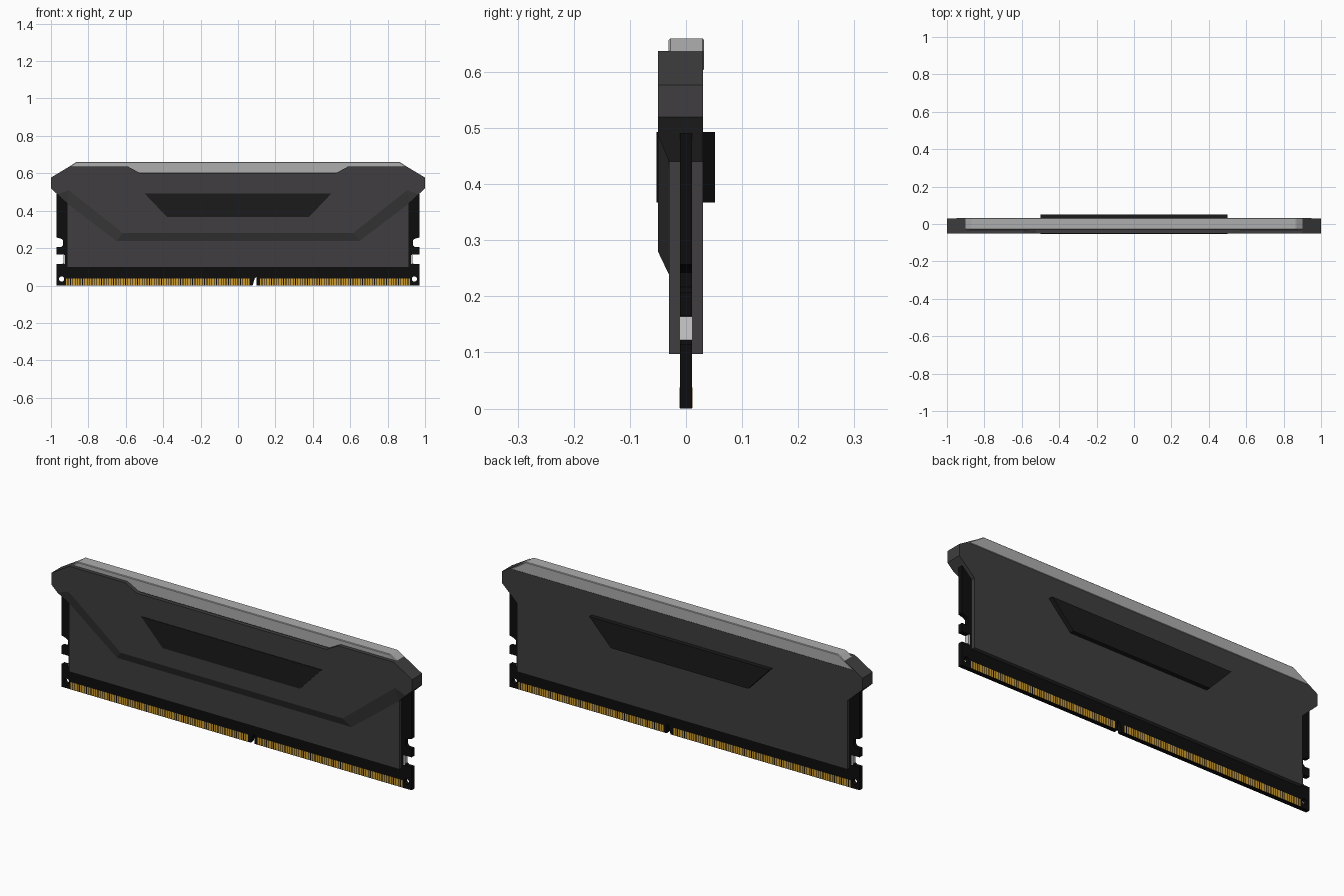
import bpy, bmesh
from math import pi

if "Cube" in bpy.data.objects:
    bpy.data.objects.remove(bpy.data.objects["Cube"])


def material(name, r, g, b):
    m = bpy.data.materials.new(name)
    m.diffuse_color = (r, g, b, 1)
    m.use_nodes = True
    m.node_tree.nodes["Principled BSDF"].inputs["Base Color"].default_value = m.diffuse_color
    return m


SHELL = material("dark_grey", 0.05, 0.048, 0.05)
BLACK = material("black", 0.004, 0.004, 0.004)
PANEL = material("panel_black", 0.011, 0.011, 0.011)
LIGHT = material("light_grey", 0.42, 0.42, 0.42)
WHITE = material("pale_grey", 0.65, 0.65, 0.67)
GOLD = material("gold", 0.62, 0.34, 0.03)


def finish(bm, name, mat):
    bmesh.ops.recalc_face_normals(bm, faces=bm.faces)
    me = bpy.data.meshes.new(name)
    bm.to_mesh(me)
    bm.free()
    me.materials.append(mat)
    ob = bpy.data.objects.new(name, me)
    bpy.context.collection.objects.link(ob)
    return ob


def mirrored(half):
    """Close a right-half (x, z) outline with its left-hand mirror image."""
    return half + [(-x, z) for x, z in reversed(half)]


def prism(name, outline, y0, y1, mat):
    bm = bmesh.new()
    face = bm.faces.new([bm.verts.new((x, y0, z)) for x, z in outline])
    ext = bmesh.ops.extrude_face_region(bm, geom=[face])
    for v in ext["geom"]:
        if isinstance(v, bmesh.types.BMVert):
            v.co.y = y1
    return finish(bm, name, mat)


# Circuit board with side notches and an off-centre key slot
side = [(0.97, 0), (0.97, 0.115), (0.94, 0.115), (0.93, 0.125), (0.93, 0.165),
        (0.97, 0.165), (0.97, 0.207), (0.945, 0.207), (0.935, 0.217),
        (0.935, 0.243), (0.945, 0.25), (0.97, 0.257), (0.97, 0.49)]
key = [(0.078, 0), (0.09, 0.04), (0.1, 0.047), (0.1, 0)]
board = prism("circuit_board", key + mirrored(side), -0.011, 0.011, BLACK)

# Round holes in the lower corners of the board
for s in (-1, 1):
    bpy.ops.mesh.primitive_cylinder_add(vertices=24, radius=0.014, depth=0.1,
                                        location=(s * 0.943, 0, 0.035),
                                        rotation=(pi / 2, 0, 0))
    cutter = bpy.context.object
    cutter.name = "hole_cutter"
    cutter.hide_render = True
    cutter.display_type = 'WIRE'
    mod = board.modifiers.new("hole", 'BOOLEAN')
    mod.object = cutter
    mod.solver = 'EXACT'
    # Pale lining of the lower notch
    prism("notch_lining", [(s * 0.925, 0.116), (s * 0.933, 0.116),
                           (s * 0.933, 0.164), (s * 0.925, 0.164)],
          -0.0112, 0.0112, WHITE)

# Gold contacts on both faces, skipping the key slot
bm = bmesh.new()
pitch = 0.0128
for i in range(144):
    x = -0.915 + i * pitch
    if 0.066 < x < 0.11:
        continue
    cube = bmesh.ops.create_cube(bm, size=1)["verts"]
    bmesh.ops.scale(bm, vec=(0.0092, 0.0236, 0.036), verts=cube)
    bmesh.ops.translate(bm, vec=(x, 0, 0.0195), verts=cube)
finish(bm, "contacts", GOLD)

# Heat spreader body
body = mirrored([(0.915, 0.097), (0.915, 0.44), (1, 0.52), (1, 0.577), (0.9, 0.637)])
prism("heat_spreader", body, -0.03, 0.03, SHELL)

# Raised front plate: sloped lower edge, notched top
plate = mirrored([(0.615, 0.28), (0.905, 0.51), (0.965, 0.487), (1, 0.52),
                  (1, 0.577), (0.9, 0.637), (0.59, 0.637), (0.525, 0.602)])
base = mirrored([(0.65, 0.238), (0.915, 0.44), (0.915, 0.44), (1, 0.52),
                 (1, 0.577), (0.9, 0.637), (0.59, 0.637), (0.525, 0.602)])
bm = bmesh.new()
front = [bm.verts.new((x, -0.05, z)) for x, z in plate]
back = [bm.verts.new((x, -0.03, z)) for x, z in base]
bm.faces.new(front)
for i in range(len(front)):
    j = (i + 1) % len(front)
    bm.faces.new((front[i], front[j], back[j], back[i]))
bmesh.ops.remove_doubles(bm, verts=bm.verts, dist=1e-5)
finish(bm, "front_plate", SHELL)

# Light bar along the top
bar = prism("light_bar", mirrored([(0.955, 0.602), (0.9, 0.637), (0.865, 0.66)]),
            -0.031, 0.032, LIGHT)
bev = bar.modifiers.new("edge", 'BEVEL')
bev.width = 0.003
bev.segments = 1

# Dark trapezoid panels, front and back
trapezoid = mirrored([(0.38, 0.367), (0.5, 0.493)])
prism("front_panel", trapezoid, -0.053, -0.04, PANEL)
prism("back_panel", trapezoid, 0.02, 0.052, PANEL)
